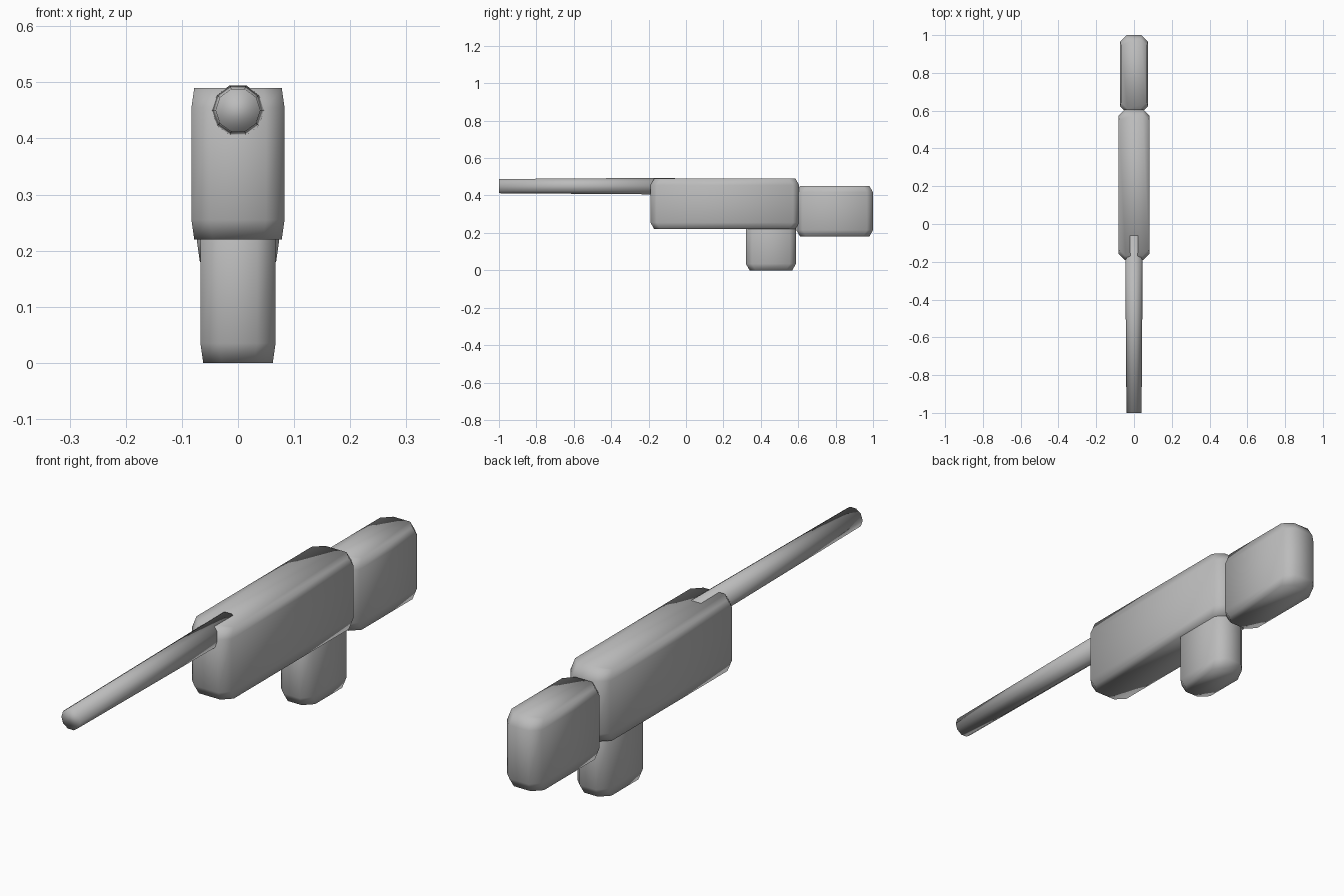
import bpy, bmesh, math

if "Cube" in bpy.data.objects:
    bpy.data.objects.remove(bpy.data.objects["Cube"])

grey = bpy.data.materials.new("plain_grey")
grey.diffuse_color = (0.5, 0.5, 0.5, 1)
grey.use_nodes = True
grey.node_tree.nodes["Principled BSDF"].inputs["Base Color"].default_value = grey.diffuse_color


def loft(name, rings):
    """Skin a stack of equal-length rings and cap both ends, shaded smooth."""
    bm = bmesh.new()
    loops = [[bm.verts.new(p) for p in ring] for ring in rings]
    n = len(loops[0])
    for a, b in zip(loops, loops[1:]):
        for i in range(n):
            j = (i + 1) % n
            bm.faces.new((a[i], a[j], b[j], b[i]))
    bm.faces.new(loops[0][::-1])
    bm.faces.new(loops[-1])
    bmesh.ops.recalc_face_normals(bm, faces=bm.faces)
    for f in bm.faces:
        f.smooth = True
    mesh = bpy.data.meshes.new(name)
    bm.to_mesh(mesh)
    bm.free()
    mesh.materials.append(grey)
    obj = bpy.data.objects.new(name, mesh)
    bpy.context.collection.objects.link(obj)
    return obj


def soft_block(name, hx, y0, y1, z0, z1, cut=0.033, rise=0.035):
    """Box with chamfered upright corners and slightly drawn-in top and bottom."""
    cy, hy = (y0 + y1) / 2, (y1 - y0) / 2

    def ring(z, ix, iy):
        x, y = hx - ix, hy - iy
        pts = [(x, y - cut), (x - cut, y), (cut - x, y), (-x, y - cut),
               (-x, cut - y), (cut - x, -y), (x - cut, -y), (x, cut - y)]
        return [(px, cy + py, z) for px, py in pts]

    return loft(name, [ring(z0, 0.005, 0.02), ring(z0 + rise, 0, 0),
                       ring(z1 - rise, 0, 0), ring(z1, 0.005, 0.02)])


# Main blocks
soft_block("body", 0.083, -0.19, 0.605, 0.22, 0.49)
soft_block("rear_stock", 0.073, 0.59, 1.0, 0.18, 0.452)
soft_block("grip", 0.067, 0.32, 0.588, 0.0, 0.27)


# Tapered ten-sided barrel
def circle(y, r, sides=10):
    return [(r * math.cos(2 * math.pi * i / sides), y,
             0.45 + r * math.sin(2 * math.pi * i / sides)) for i in range(sides)]


loft("barrel", [circle(-1.0, 0.04), circle(-0.06, 0.047)])
